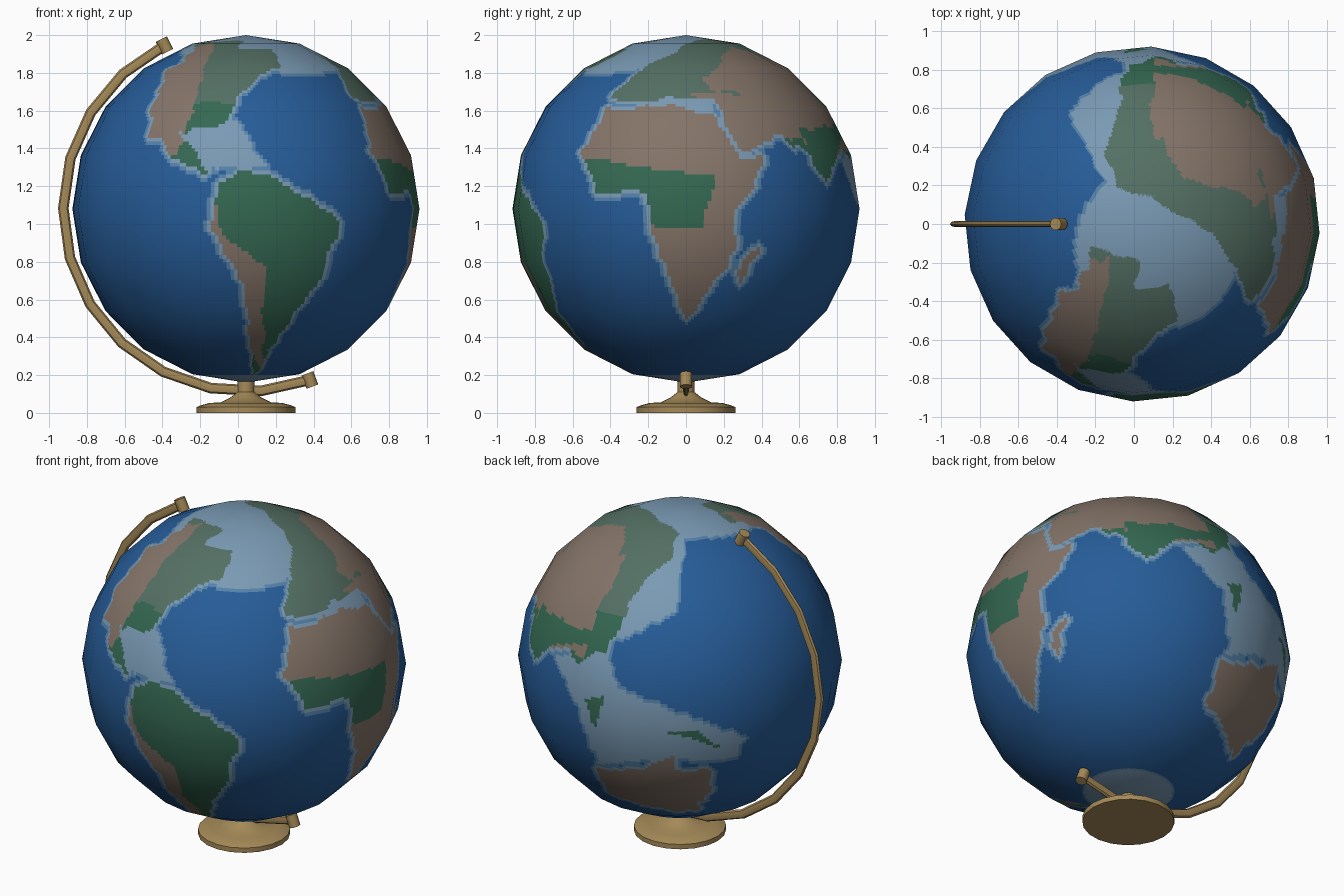
import bpy, bmesh, math
from mathutils import Vector, Matrix, noise

if "Cube" in bpy.data.objects:
    bpy.data.objects.remove(bpy.data.objects["Cube"])

CENTRE = Vector((0.042, 0, 1.08))
R = 0.92


def material(name, rgb):
    m = bpy.data.materials.new(name)
    m.diffuse_color = (*[((c / 255 + 0.055) / 1.055) ** 2.4 for c in rgb], 1)
    m.use_nodes = True
    m.node_tree.nodes["Principled BSDF"].inputs["Base Color"].default_value = m.diffuse_color
    return m


DEEP, MID, SHELF, GREEN, PALE, BROWN = range(6)
MAPS = [material("deep ocean", (38, 92, 152)), material("coastal blue", (84, 130, 170)),
        material("shelf blue", (122, 154, 180)), material("forest green", (52, 104, 82)),
        material("grey green", (84, 112, 100)), material("dry brown", (132, 116, 104))]
BRASS = material("brass", (165, 138, 88))


def make_object(name, bm, mats, angle=None):
    bmesh.ops.recalc_face_normals(bm, faces=bm.faces)
    mesh = bpy.data.meshes.new(name)
    bm.to_mesh(mesh)
    bm.free()
    ob = bpy.data.objects.new(name, mesh)
    bpy.context.collection.objects.link(ob)
    for m in mats:
        mesh.materials.append(m)
    if angle:
        bpy.context.view_layer.objects.active = ob
        ob.select_set(True)
        bpy.ops.object.shade_smooth_by_angle(angle=math.radians(angle))
        ob.select_set(False)
    return ob


# Globe: a 20 by 10 sphere, its flat facets cut fine so the map can be coloured face by face
bm = bmesh.new()
bmesh.ops.create_uvsphere(bm, u_segments=20, v_segments=10, radius=R,
                          matrix=Matrix.Rotation(math.radians(-3), 4, 'Z'))
bmesh.ops.subdivide_edges(bm, edges=bm.edges[:], cuts=13, use_grid_fill=True)

# Face positions in hundredths of a unit, wobbled by noise to roughen the coasts
spots = []
for f in bm.faces:
    f.smooth = True
    c = f.calc_center_median() * 100
    spots.append((f, c + noise.noise_vector(c * 0.11) * 2.2))
    # Shallow polar seas
    arctic = c.z > 0 and math.hypot(c.x - 8, c.y + 12) < 42
    f.material_index = SHELF if arctic or c.z < -88 else DEEP


def frame(azimuth, elevation):
    turn = Matrix.Rotation(math.radians(azimuth), 3, 'Z') @ Matrix.Rotation(math.radians(-elevation), 3, 'Y')
    return turn.col[1].copy(), turn.col[2].copy(), turn.col[0].copy()


FRONT, RIGHT, TOP, BACK, BELOW = (frame(*v) for v in ((-90, 0), (0, 0), (-90, 90), (125, 25), (55, -28)))


def inside(x, y, pts):
    hit = False
    for (x1, y1), (x2, y2) in zip(pts, pts[1:] + pts[:1]):
        if (y1 > y) != (y2 > y) and x < x1 + (y - y1) * (x2 - x1) / (y2 - y1):
            hit = not hit
    return hit


def paint(view, colour, *pts, land_only=False):
    """Colour the faces that lie inside a coarse outline seen along a view."""
    right, up, toward = view
    xs, ys = zip(*pts)
    x0, x1, y0, y1 = min(xs), max(xs), min(ys), max(ys)
    for f, c in spots:
        if land_only and f.material_index < GREEN:
            continue
        x, y = c.dot(right), c.dot(up)
        if x0 < x < x1 and y0 < y < y1 and c.dot(toward) > 4 and inside(x, y, pts):
            f.material_index = colour


# Shallow seas: Caribbean, Mediterranean, north-east and south-east Asia
paint(FRONT, SHELF, (-35, 46), (-5, 46), (11, 22), (-24, 22))
paint(RIGHT, SHELF, (-30, 56), (-22, 66), (16, 62), (14, 50))
paint(BACK, SHELF, (6, 80), (-3, 25), (-36, 10), (-39, 25), (-16, 84))
paint(BACK, SHELF, (-70, 0), (-42, 6), (-36, -18), (37, -46), (30, -57), (-46, -60))
# South America and its mountains
paint(FRONT, GREEN, (-14, 14), (0, 21), (17, 15), (51, -5), (41, -34), (16, -70), (4, -89), (-1, -40), (-18, -10))
paint(FRONT, BROWN, (-20, 15), (-12, -14), (10, -30), (9, -90), (-20, -30), land_only=True)
# North and Central America
paint(FRONT, GREEN, (-17, 89), (-41, 74), (-51, 50), (-40, 28), (-18, 18), (-35, 40), (-9, 46), (0, 69), (14, 78))
paint(TOP, GREEN, (-29, -11), (-1, -20), (-5, -34), (14, -32), (18, -49), (-14, -76), (-51, -66), (-25, -26))
paint(FRONT, BROWN, (-17, 89), (-37, 27), (-60, 45), (-40, 80), land_only=True)
# Eurasia
paint(TOP, GREEN, (-19, 36), (-12, 18), (4, 14), (35, -4), (50, -25), (57, -41), (66, -28), (70, 0), (68, 28),
      (58, 50), (25, 80), (-6, 82))
paint(BACK, GREEN, (-9, 72), (-25, 45), (-32, 22), (-43, 6), (-57, -3), (-67, 10), (-84, 8), (-80, 44), (-34, 81))
paint(TOP, BROWN, (6, 84), (7, 44), (62, 37), (66, 0), (78, 30), (40, 82), land_only=True)
paint(BACK, BROWN, (-88, 32), (-56, 74), (-30, 75), (-38, 40), (-54, 22), land_only=True)
# Arabia and India
paint(RIGHT, BROWN, (17, 53), (31, 29), (44, 36), (53, 45), (63, 37), (73, 13), (83, 32), (60, 64), (16, 59))
paint(RIGHT, GREEN, (60, 42), (84, 44), (74, 8), land_only=True)
# Africa with its rainforest belt, and Madagascar
paint(RIGHT, BROWN, (-55, 29), (-43, 52), (-12, 55), (17, 48), (29, 26), (43, 27), (26, -4), (27, -22), (0, -58),
      (-15, -22), (-21, 9), (-47, 9))
paint(RIGHT, GREEN, (-60, 28), (-20, 22), (17, 17), (8, -10), (-22, -10), (-50, 5), land_only=True)
paint(RIGHT, BROWN, (27, -43), (29, -26), (41, -19))
# Australia, from two sides, and the islands north of it
paint(BACK, BROWN, (-49, -64), (19, -64), (14, -82), (-5, -85), (-39, -78))
paint(BELOW, BROWN, (45, -28), (60, -8), (82, -1), (76, -34), (58, -56))
paint(BACK, GREEN, (-54, -22), (-42, -24), (-49, -40))
paint(BACK, GREEN, (-9, -42), (10, -42), (24, -52))

# Greens turn paler north of the subtropics
for f, c in spots:
    if f.material_index == GREEN and c.z > 56:
        f.material_index = PALE

# Coast bands: pale next to land, then mid blue
for least, band in ((GREEN, SHELF), (SHELF, MID)):
    edge = [f for f in bm.faces if f.material_index == DEEP and
            any(g.material_index >= least for e in f.edges for g in e.link_faces)]
    for f in edge:
        f.material_index = band
globe = make_object("globe", bm, MAPS)
globe.data.normals_split_custom_set_from_vertices([v.co.normalized() for v in globe.data.vertices])
globe.location = CENTRE


def on_bow(degrees):
    a = math.radians(degrees)
    return Vector((math.cos(a), 0, math.sin(a)))


# Curved arm: flattened eight-sided section swept along an arc of eleven segments
START, END, BOW, SEGMENTS = 116.5, 290.5, 0.967, 11
bm = bmesh.new()
rings = []
for i in range(SEGMENTS + 1):
    out = on_bow(START + (END - START) * i / SEGMENTS)
    rings.append([bm.verts.new(CENTRE + out * (BOW + 0.028 * math.cos(k * math.pi / 4))
                               + Vector((0, 0.016 * math.sin(k * math.pi / 4), 0))) for k in range(8)])
for a, b in zip(rings, rings[1:]):
    for k in range(8):
        bm.faces.new((a[k], a[(k + 1) % 8], b[(k + 1) % 8], b[k]))
bm.faces.new(rings[0])
bm.faces.new(rings[-1])
make_object("arm", bm, [BRASS], 40)

# Pivot knobs at both ends of the arm
for name, degrees in (("top_knob", START), ("bottom_knob", END)):
    out = on_bow(degrees)
    bm = bmesh.new()
    bmesh.ops.create_cone(bm, cap_ends=True, segments=10, radius1=0.033, radius2=0.033, depth=0.075,
                          matrix=Matrix.Translation(CENTRE + out * BOW) @ out.to_track_quat('Z', 'Y').to_matrix().to_4x4())
    make_object(name, bm, [BRASS], 40)

# Turned base
PROFILE = [(0, 0), (.262, 0), (.262, .03), (.24, .04), (.19, .053), (.135, .055), (.08, .083),
           (.045, .11), (.045, .168), (0, .168)]
bm = bmesh.new()
vs = [bm.verts.new((r, 0, z)) for r, z in PROFILE]
es = [bm.edges.new(p) for p in zip(vs, vs[1:])]
bmesh.ops.spin(bm, geom=vs + es, axis=(0, 0, 1), cent=(0, 0, 0), angle=math.tau, steps=20)
bmesh.ops.remove_doubles(bm, verts=bm.verts, dist=0.0005)
make_object("base", bm, [BRASS], 30).location.x = CENTRE.x
